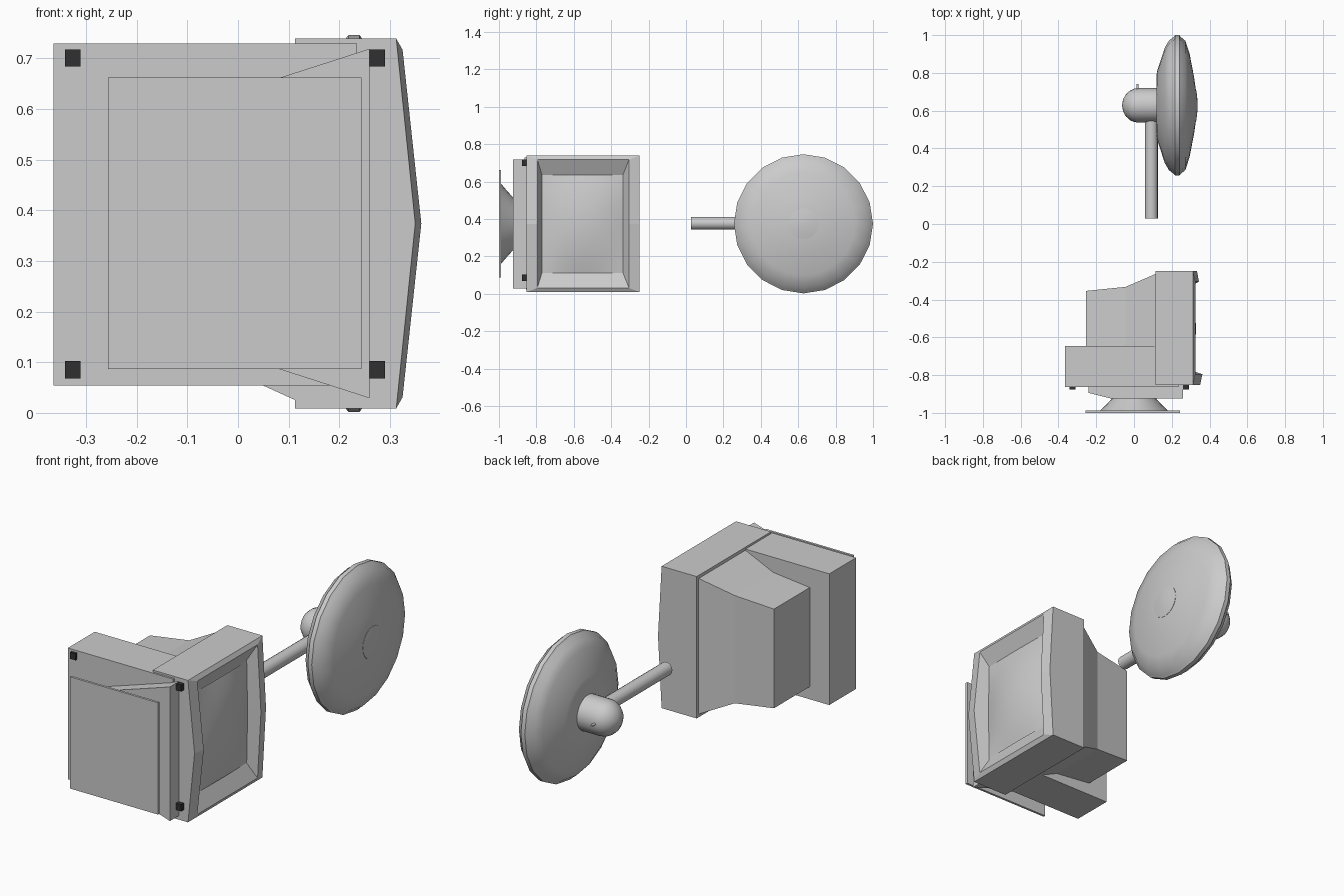
import bpy, bmesh, math
from mathutils import Vector

if "Cube" in bpy.data.objects:
    bpy.data.objects.remove(bpy.data.objects["Cube"])

ZC = 0.374  # shared centre height


def finish(name, bm, angle=35):
    bmesh.ops.recalc_face_normals(bm, faces=bm.faces)
    me = bpy.data.meshes.new(name)
    bm.to_mesh(me)
    bm.free()
    ob = bpy.data.objects.new(name, me)
    bpy.context.collection.objects.link(ob)
    bpy.ops.object.select_all(action='DESELECT')
    ob.select_set(True)
    bpy.context.view_layer.objects.active = ob
    bpy.ops.object.shade_smooth_by_angle(angle=math.radians(angle))
    return ob


def rings(name, loops, cap_start=True, cap_end=True, angle=35):
    """Skin a list of equal-length closed loops."""
    bm = bmesh.new()
    vs = [[bm.verts.new(p) for p in loop] for loop in loops]
    n = len(loops[0])
    for a, b in zip(vs, vs[1:]):
        for i in range(n):
            j = (i + 1) % n
            bm.faces.new((a[i], a[j], b[j], b[i]))
    if cap_start:
        bm.faces.new(vs[0])
    if cap_end:
        bm.faces.new(vs[-1])
    return finish(name, bm, angle)


def box(name, x, y, z):
    return rings(name, [[(a, y[0], z[0]), (a, y[1], z[0]), (a, y[1], z[1]), (a, y[0], z[1])] for a in x])


def taper(name, stations):
    """Rectangular sections along x: (x, y low, y high, half width in z)."""
    return rings(name, [[(x, a, ZC - h), (x, b, ZC - h), (x, b, ZC + h), (x, a, ZC + h)]
                        for x, a, b, h in stations], angle=10)


def lathe(name, profile, centre, axis='X', n=20, squash=1.0, angle=40):
    """Revolve (position along axis, radius) about an axis through centre."""
    loops = []
    for t, r in profile:
        loop = []
        for i in range(n):
            c = r * math.cos(2 * math.pi * i / n)
            s = r * math.sin(2 * math.pi * i / n)
            off = (t, c, s) if axis == 'X' else (c, t, s * squash)
            loop.append(Vector(centre) + Vector(off))
        loops.append(loop)
    return rings(name, loops, angle=angle)


# Monitor stand: plate and flared neck
box("stand_plate", (-0.257, 0.244), (-1.0, -0.988), (0.087, 0.662))
lathe("stand_neck", [(-0.99, 0.18), (-0.965, 0.155), (-0.92, 0.113)], (0, 0, ZC), 'Y', 24, 1.2)

# Tapered underside and tapered rear housing
taper("underside", [(0.26, -0.925, -0.85, 0.345), (-0.116, -0.925, -0.85, 0.224),
                    (-0.24, -0.894, -0.85, 0.185)])
taper("rear_housing", [(0.12, -0.855, -0.262, 0.352), (-0.045, -0.855, -0.333, 0.277),
                       (-0.253, -0.855, -0.354, 0.255)])

# Wide case behind the bezel
box("case", (-0.364, 0.235), (-0.863, -0.645), (0.054, 0.729))


# Bezel shell with ridged front edges and a sunken opening
def bezel_loop(y0, y1, h, xc, xm_low, xm_high):
    return [(xc, y0, ZC - h), (xm_low, y0, ZC), (xc, y0, ZC + h),
            (xc, y1, ZC + h), (xm_high, y1, ZC), (xc, y1, ZC - h)]


rings("bezel", [bezel_loop(-0.853, -0.248, 0.365, 0.113, 0.113, 0.113),
                bezel_loop(-0.853, -0.248, 0.365, 0.3125, 0.35, 0.333),
                bezel_loop(-0.795, -0.305, 0.343, 0.325, 0.362, 0.344),
                bezel_loop(-0.77, -0.337, 0.262, 0.283, 0.283, 0.283)], angle=5)

# Bulging screen glass
bm = bmesh.new()
bmesh.ops.create_grid(bm, x_segments=10, y_segments=10, size=1)
for v in bm.verts:
    u, w = v.co.x, v.co.y
    v.co = (0.285 + 0.043 * (1 - u * u * 0.9) * (1 - w * w * 0.9),
            -0.5535 + u * 0.2165, ZC + w * 0.262)
finish("screen", bm)

# Dark feet at the four corners
dark = bpy.data.materials.new("dark_rubber")
dark.diffuse_color = (0.03, 0.03, 0.03, 1)
dark.use_nodes = True
dark.node_tree.nodes["Principled BSDF"].inputs["Base Color"].default_value = dark.diffuse_color
for x in (-0.325, 0.276):
    for z in (0.085, 0.701):
        foot = box("foot", (x - 0.017, x + 0.014), (-0.876, -0.85), (z - 0.017, z + 0.017))
        foot.data.materials.append(dark)

# Fan: domed guard, hub, motor, knob and pole
FAN = (0, 0.628, ZC)
lathe("fan_guard", [(0.118, 0.15), (0.122, 0.18), (0.14, 0.235), (0.163, 0.305), (0.185, 0.343),
                    (0.21, 0.362), (0.218, 0.372), (0.24, 0.372), (0.248, 0.362), (0.272, 0.342),
                    (0.294, 0.275), (0.318, 0.15), (0.328, 0.08)], FAN)
lathe("fan_hub", [(0.31, 0.083), (0.329, 0.083), (0.334, 0.05), (0.337, 0.01)], FAN)
dome = [(0.022 - 0.085 * math.cos(a), 0.091 * math.sin(a))
        for a in [math.radians(d) for d in (4, 20, 40, 60, 75, 90)]]
lathe("fan_motor", dome + [(0.125, 0.091)], FAN)
lathe("motor_knob", [(0.71, 0.006), (0.742, 0.006)], (0.019, 0, ZC), 'Y', 10)
lathe("pole", [(0.028, 0.034), (0.56, 0.034)], (0.092, 0, 0.377), 'Y', 16)
